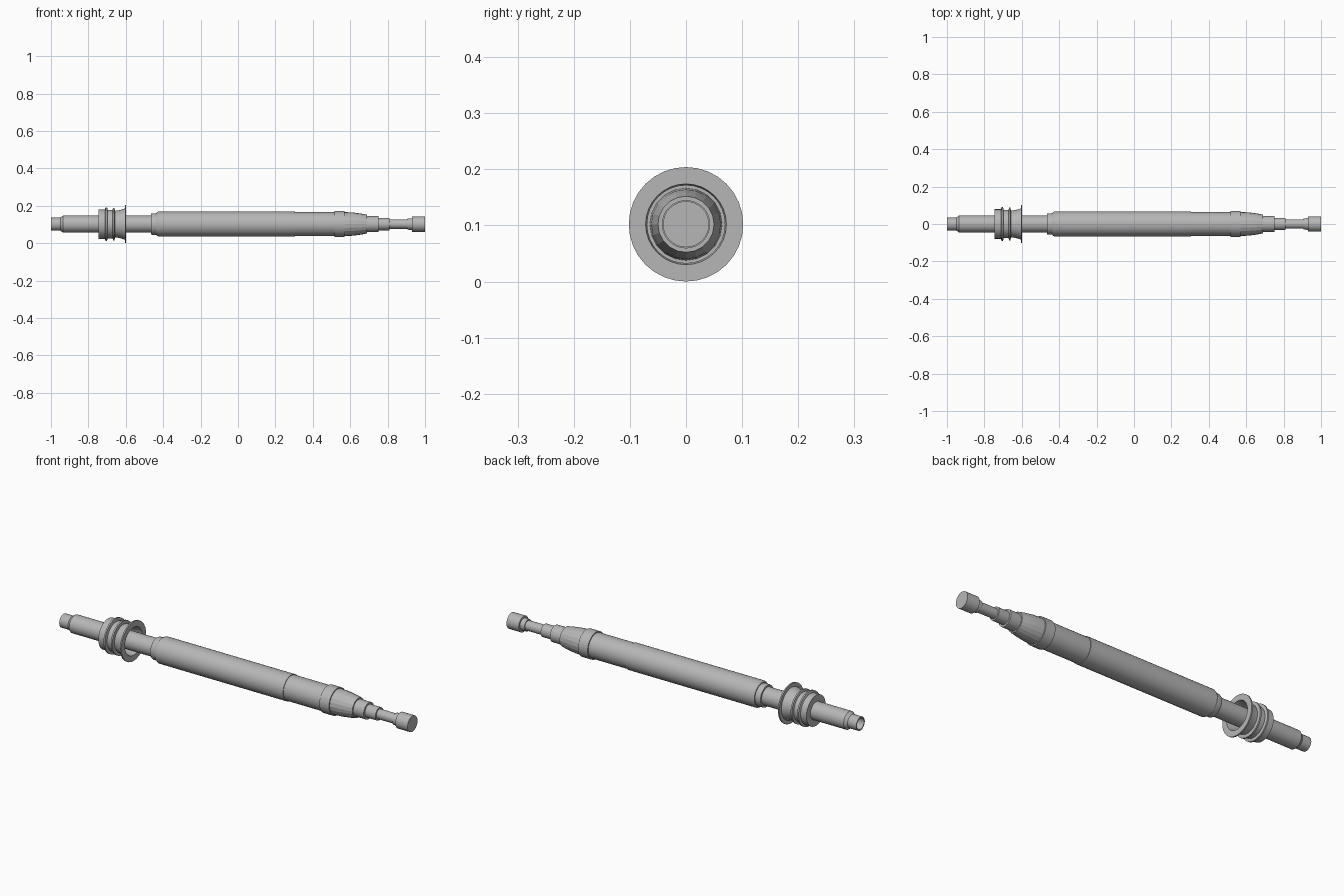
import bpy, bmesh, math

if "Cube" in bpy.data.objects:
    bpy.data.objects.remove(bpy.data.objects["Cube"])

AXIS_Z = 0.102
metal = bpy.data.materials.new("dark_grey_metal")
metal.diffuse_color = (0.47, 0.47, 0.47, 1)
metal.use_nodes = True
metal.node_tree.nodes["Principled BSDF"].inputs["Base Color"].default_value = metal.diffuse_color


def lathe(name, profile, closed=False, sides=32, angle=25):
    """Revolve (x, radius) points around the long x axis."""
    bm = bmesh.new()
    rings = []
    for x, r in profile:
        if r == 0:
            rings.append([bm.verts.new((x, 0, AXIS_Z))] * sides)
        else:
            rings.append([bm.verts.new((x, r * math.cos(2 * math.pi * i / sides),
                                        AXIS_Z + r * math.sin(2 * math.pi * i / sides)))
                          for i in range(sides)])
    pairs = list(zip(rings, rings[1:]))
    if closed:
        pairs.append((rings[-1], rings[0]))
    for a, b in pairs:
        for i in range(sides):
            j = (i + 1) % sides
            bm.faces.new(list(dict.fromkeys((a[i], a[j], b[j], b[i]))))
    bmesh.ops.recalc_face_normals(bm, faces=bm.faces)
    mesh = bpy.data.meshes.new(name)
    bm.to_mesh(mesh)
    bm.free()
    mesh.materials.append(metal)
    obj = bpy.data.objects.new(name, mesh)
    bpy.context.collection.objects.link(obj)
    bpy.context.view_layer.objects.active = obj
    obj.select_set(True)
    bpy.ops.object.shade_smooth_by_angle(angle=math.radians(angle))
    obj.select_set(False)
    return obj


# rear shaft with a bored end
lathe("rear_shaft", [(-0.94, 0), (-0.94, 0.029), (-1, 0.029), (-1, 0.035), (-0.95, 0.035),
                     (-0.935, 0.046), (-0.46, 0.046), (-0.46, 0)])

# main barrel with stepped rear collar
lathe("main_barrel", [(-0.465, 0), (-0.465, 0.055), (-0.46, 0.057), (-0.435, 0.057),
                      (-0.435, 0.062), (-0.425, 0.067), (0.305, 0.067), (0.305, 0.064),
                      (0.52, 0.064), (0.52, 0)])

# front collar
lathe("nose_collar", [(0.515, 0), (0.515, 0.07), (0.57, 0.07), (0.57, 0)])

# faceted curved nose
lathe("curved_nose", [(0.56, 0), (0.56, 0.065), (0.615, 0.062), (0.66, 0.056),
                      (0.69, 0.05), (0.69, 0)], sides=20, angle=15)

# stepped tip, neck and end knob
lathe("stepped_tip", [(0.68, 0), (0.68, 0.043), (0.75, 0.043), (0.75, 0.033), (0.81, 0.033),
                      (0.81, 0.025), (0.905, 0.025), (0.905, 0.03), (0.93, 0.031),
                      (0.93, 0.041), (1, 0.041), (1, 0)])

# hollow ringed guard with flared flange
lathe("flared_guard", [(-0.745, 0.046), (-0.745, 0.079), (-0.712, 0.079), (-0.708, 0.09),
                       (-0.7, 0.09), (-0.697, 0.076), (-0.671, 0.076), (-0.668, 0.087),
                       (-0.66, 0.087), (-0.658, 0.071), (-0.635, 0.074), (-0.605, 0.083),
                       (-0.605, 0.102), (-0.598, 0.102), (-0.598, 0.072), (-0.64, 0.064),
                       (-0.735, 0.064), (-0.735, 0.046)], closed=True)
